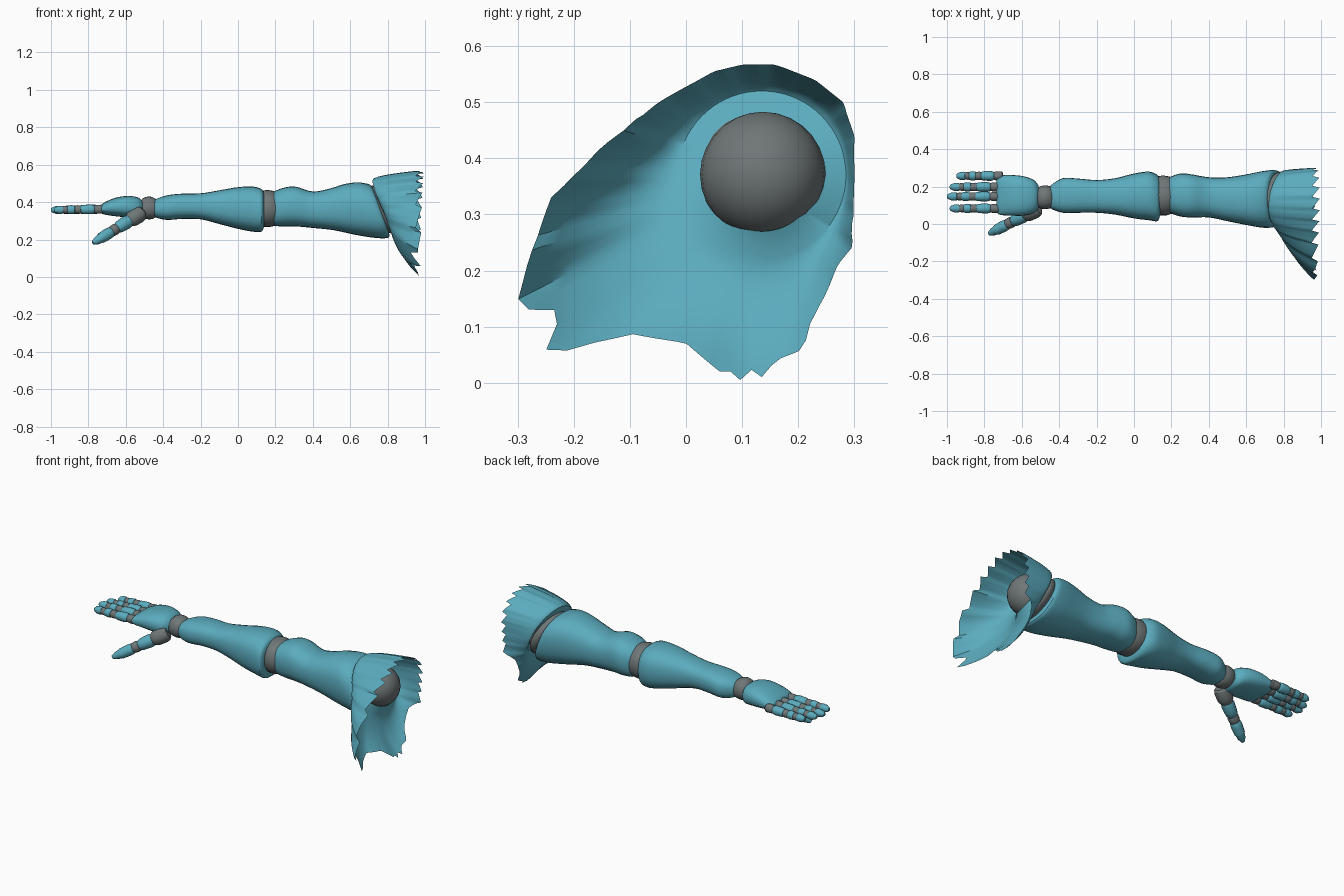
import bpy, bmesh, math
from mathutils import Vector, Matrix

if "Cube" in bpy.data.objects:
    bpy.data.objects.remove(bpy.data.objects["Cube"])


def material(name, rgb):
    m = bpy.data.materials.new(name)
    m.diffuse_color = (*rgb, 1)
    m.use_nodes = True
    m.node_tree.nodes["Principled BSDF"].inputs["Base Color"].default_value = m.diffuse_color
    return m


TEAL = material("teal_plating", (0.105, 0.41, 0.515))
GREY = material("grey_joint", (0.16, 0.184, 0.186))


def finish(bm, name, mat, angle=32):
    bmesh.ops.recalc_face_normals(bm, faces=bm.faces)
    me = bpy.data.meshes.new(name)
    bm.to_mesh(me)
    bm.free()
    me.materials.append(mat)
    ob = bpy.data.objects.new(name, me)
    bpy.context.collection.objects.link(ob)
    bpy.ops.object.select_all(action='DESELECT')
    ob.select_set(True)
    bpy.context.view_layer.objects.active = ob
    bpy.ops.object.shade_smooth_by_angle(angle=math.radians(angle))
    return ob


def skin(bm, rings, caps=True):
    rows = [[bm.verts.new(p) for p in r] for r in rings]
    n = len(rows[0])
    for a, b in zip(rows, rows[1:]):
        for i in range(n):
            j = (i + 1) % n
            bm.faces.new((a[i], a[j], b[j], b[i]))
    if caps:
        bm.faces.new(rows[0])
        bm.faces.new(rows[-1])


def smooth_path(keys, steps=4):
    """Catmull-Rom through the section values."""
    out = []
    for i in range(len(keys) - 1):
        p0, p1, p2, p3 = (Vector(keys[max(0, min(len(keys) - 1, i + k))]) for k in (-1, 0, 1, 2))
        for s in range(steps):
            t = s / steps
            out.append(0.5 * (2 * p1 + (p2 - p0) * t + (2 * p0 - 5 * p1 + 4 * p2 - p3) * t * t
                              + (3 * p1 - p0 - 3 * p2 + p3) * t ** 3))
    out.append(Vector(keys[-1]))
    return out


def limb(name, mat, keys, power=2.5, sides=24, shear=0.0, yshear=0.0, shear_from=0.42):
    """Loft of soft-cornered sections (x, z low, z high, y low, y high) along x."""
    rings = []
    for x, z0, z1, y0, y1 in smooth_path(keys):
        ring = []
        k = max(0, min(1, (x - shear_from) / 0.3))
        for i in range(sides):
            a = math.tau * i / sides
            c, s = math.cos(a), math.sin(a)
            y = math.copysign(abs(c) ** (2 / power), c) * (y1 - y0) / 2 + (y0 + y1) / 2
            z = math.copysign(abs(s) ** (2 / power), s) * (z1 - z0) / 2 + (z0 + z1) / 2
            ring.append((x - k * shear * (z - 0.36) + k * yshear * (y - 0.135), y, z))
        rings.append(ring)
    bm = bmesh.new()
    skin(bm, rings)
    return finish(bm, name, mat)


def ball(name, mat, loc, radii):
    bm = bmesh.new()
    bmesh.ops.create_uvsphere(bm, u_segments=24, v_segments=14, radius=1)
    bm.transform(Matrix.Translation(loc) @ Matrix.Diagonal((*radii, 1)))
    return finish(bm, name, mat)


def bead(name, mat, a, b, r0, r1, dome=0.25):
    """Rounded segment from a to b with radii r0 to r1."""
    a, b = Vector(a), Vector(b)
    d = (b - a).normalized()
    side = d.cross(Vector((0, 0, 1))).normalized()
    up = side.cross(d)
    rings = []
    profile = [(0, 0.72), (0.08, 0.93), (0.25, 1.03), (0.6, 1.0), (1 - dome, 0.95),
               (1 - dome * 0.35, 0.75), (1, 0.4 if dome > 0.25 else 0.65)]
    for t, f in profile:
        r = (r0 + (r1 - r0) * t) * f
        rings.append([a.lerp(b, t) + side * (r * math.cos(math.tau * i / 14))
                      + up * (r * math.sin(math.tau * i / 14)) for i in range(14)])
    bm = bmesh.new()
    skin(bm, rings)
    return finish(bm, name, mat)


# Upper arm, forearm and palm plating
limb("upper_arm", TEAL, [
    (0.18, .30, .43, .08, .23), (0.19, .275, .455, .06, .25), (0.25, .27, .478, .04, .27),
    (0.31, .27, .482, .035, .265), (0.4, .262, .457, .035, .25), (0.5, .25, .472, .015, .25),
    (0.6, .225, .497, -.005, .265), (0.69, .208, .505, -.02, .283),
    (0.75, .21, .495, -.015, .288), (0.763, .235, .47, .01, .27)], shear=0.36)
limb("forearm", TEAL, [
    (-0.45, .335, .40, .095, .195), (-0.44, .318, .415, .08, .21), (-0.38, .305, .436, .06, .245),
    (-0.3, .31, .445, .06, .243), (-0.2, .308, .447, .06, .235), (-0.1, .283, .463, .05, .245),
    (0, .257, .48, .03, .27), (0.08, .242, .483, .02, .28), (0.125, .242, .47, .015, .262),
    (0.138, .265, .45, .04, .24)])
limb("palm", TEAL, [
    (-0.735, .345, .378, .07, .245), (-0.72, .335, .395, .05, .258), (-0.66, .325, .422, .045, .262),
    (-0.59, .318, .433, .045, .255), (-0.535, .312, .425, .06, .235), (-0.51, .325, .405, .085, .205)])

# Grey drum and ball joints
limb("elbow_joint", GREY, [
    (0.10, .285, .445, .065, .24), (0.125, .27, .46, .05, .255),
    (0.165, .267, .464, .045, .258), (0.2, .275, .455, .055, .25), (0.22, .29, .44, .07, .235)],
    power=2.1)
limb("shoulder_disc", GREY, [
    (0.73, .25, .465, .02, .255), (0.755, .235, .485, .0, .277),
    (0.785, .235, .485, .0, .277), (0.8, .26, .46, .03, .245)],
    power=2, shear=0.42, yshear=0.15)
ball("shoulder_ball", GREY, (0.82, .137, .371), (.112, .112, .112))
limb("wrist_joint", GREY, [
    (-0.525, .335, .40, .1, .185), (-0.505, .315, .422, .085, .2), (-0.475, .308, .43, .08, .206),
    (-0.445, .315, .42, .085, .2), (-0.425, .335, .40, .1, .185)], power=2.1)

# Torn shoulder cover: wide flared sheet whose rim is ripped along its surface
CY, CZ, R0, P, N = 0.135, 0.37, 0.15, 0.5, 120
outline = [(.3, .35), (.3, .44), (.28, .5), (.23, .54), (.16, .567), (.1, .567), (.05, .555),
           (-.05, .5), (-.15, .42), (-.24, .33), (-.28, .22), (-.3, .15), (-.28, .13), (-.22, .13),
           (-.25, .06), (-.24, .05), (-.1, .088), (0, .07), (.06, .02), (.085, .02), (.1, 0),
           (.115, .025), (.13, .005), (.16, .04), (.21, .06), (.22, .1), (.27, .21), (.295, .24)]
fine = []
for i, p in enumerate(outline):
    q = Vector(outline[(i + 1) % len(outline)])
    fine += [Vector(p).lerp(q, t / 20) - Vector((CY, CZ)) for t in range(20)]
polar = [(math.atan2(v.y, v.x) % math.tau, v.length) for v in fine]


def rim_radius(a):
    return min(polar, key=lambda e: abs((e[0] - a + math.pi) % math.tau - math.pi))[1]


torn = [rim_radius(math.tau * i / N) for i in range(N)]
full = [max(torn[(i + k) % N] for k in range(-3, 4)) for i in range(N)]
for _ in range(3):
    full = [sum(full[(i + k) % N] for k in range(-2, 3)) / 5 for i in range(N)]
# only the lower rim has deep rips; elsewhere the sheet follows the rim itself
low = [0.58 < i / N < 0.9 for i in range(N)]
full = [max(f, t) if w else t for f, t, w in zip(full, torn, low)]
rings = []
for t in (-1, 0, 0.03, 0.1, 0.2, 0.35, 0.5, 0.68, 0.85, 1):
    ring = []
    for i in range(N):
        a = math.tau * i / N
        c, s = math.cos(a), math.sin(a)
        x0 = 0.787 - 0.065 * s + 0.02 * c
        x1 = 0.993 - 0.01 * (1 - s)
        if t < 0:
            x, r = x0 + 0.02, 0.1
        else:
            rip = max(0.5, ((torn[i] - R0) / (full[i] - R0)) ** (1 / P))
            tooth = (0.035 if low[i] else 0.15) * (i % 6) / 5
            u = t * (rip - tooth)
            x = x0 + (x1 - x0) * u
            r = R0 + (full[i] - R0) * min(1, t * rip) ** P
        ring.append((x, CY + c * r, CZ + s * r))
    rings.append(ring)
bm = bmesh.new()
skin(bm, rings, caps=False)
finish(bm, "shoulder_cover", TEAL, 40)

# Four fingers: three plated segments with grey joints between
for n, (y, root, tip) in enumerate([(.257, -.715, -.95), (.198, -.73, -.985),
                                    (.147, -.73, -1.0), (.083, -.73, -.985)]):
    def at(f):
        return (root + (tip - root) * f, y, .362 - .004 * f)
    for k, (a, b) in enumerate([(.14, .47), (.55, .74), (.79, 1.0)]):
        bead(f"finger_{n}_plate_{k}", TEAL, at(a), at(b), .026 - .002 * k, .025 - .002 * k,
             dome=0.5 if k == 2 else 0.2)
    for k, (a, b) in enumerate([(-.06, .18), (.42, .6), (.69, .84)]):
        bead(f"finger_{n}_joint_{k}", GREY, at(a), at(b), .024 - .002 * k, .024 - .002 * k)

# Thumb
base, end = Vector((-.51, .085, .345)), Vector((-.78, -.055, .178))
for k, (a, b, r) in enumerate([(.25, .54, .036), (.6, .98, .031)]):
    bead(f"thumb_plate_{k}", TEAL, base.lerp(end, a), base.lerp(end, b), r, r - .004,
         dome=0.5 if k else 0.2)
for k, (a, b, r) in enumerate([(0, .3, .043), (.5, .65, .029)]):
    bead(f"thumb_joint_{k}", GREY, base.lerp(end, a), base.lerp(end, b), r, r)
